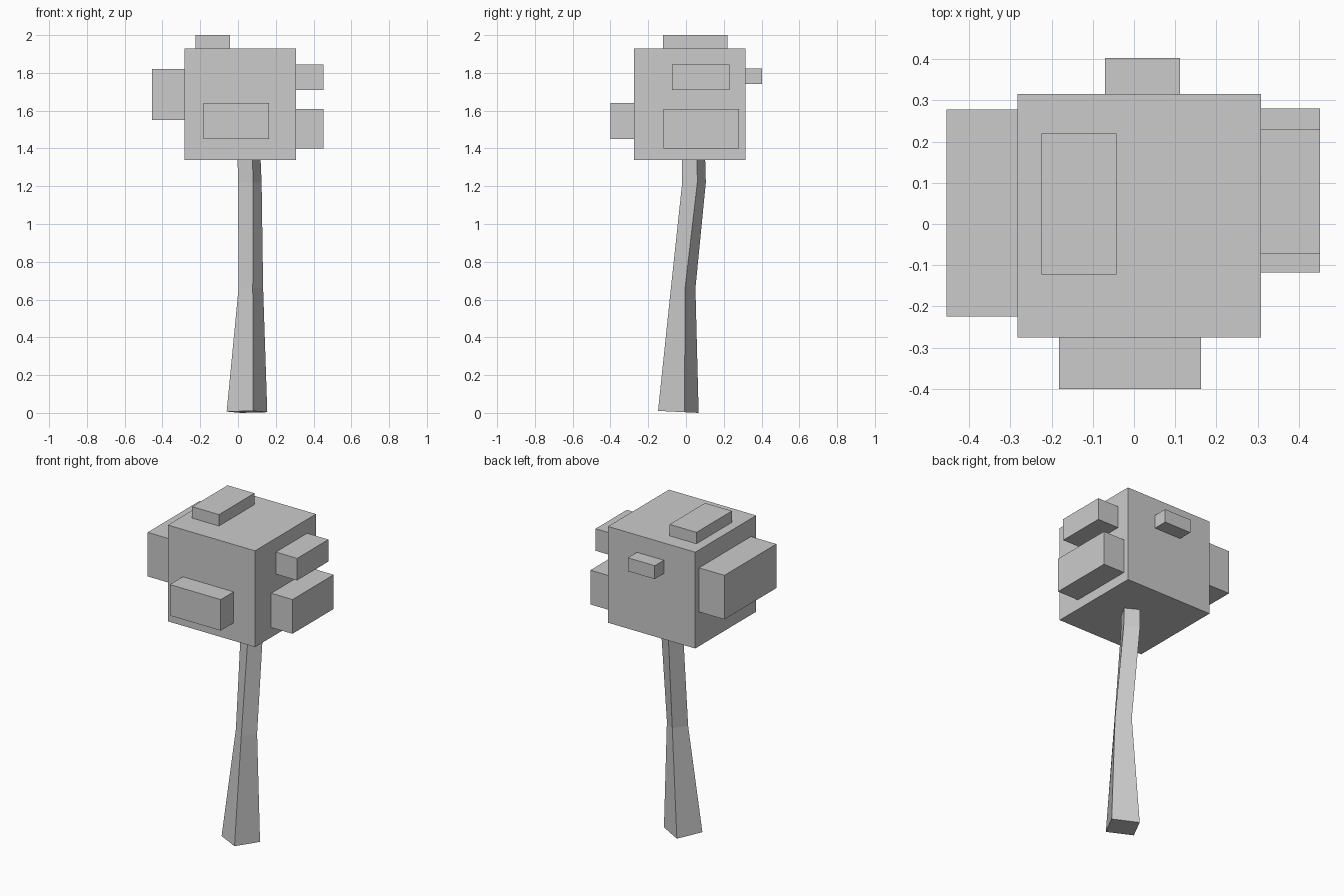
import bpy
import bmesh
from mathutils import Vector

cube = bpy.data.objects.get("Cube")
if cube:
    bpy.data.objects.remove(cube, do_unlink=True)

grey = bpy.data.materials.new("plain_grey")
grey.use_nodes = True
colour = (0.6, 0.6, 0.6, 1)
grey.diffuse_color = colour
grey.node_tree.nodes["Principled BSDF"].inputs["Base Color"].default_value = colour


def finish(name, bm):
    bmesh.ops.recalc_face_normals(bm, faces=bm.faces)
    mesh = bpy.data.meshes.new(name)
    bm.to_mesh(mesh)
    bm.free()
    mesh.materials.append(grey)
    obj = bpy.data.objects.new(name, mesh)
    bpy.context.collection.objects.link(obj)
    return obj


def box(name, low, high):
    low, high = Vector(low), Vector(high)
    bm = bmesh.new()
    bmesh.ops.create_cube(bm, size=1)
    bmesh.ops.scale(bm, vec=high - low, verts=bm.verts)
    bmesh.ops.translate(bm, vec=(low + high) / 2, verts=bm.verts)
    return finish(name, bm)


# Leafy crown: one large block with smaller blocks set into its sides
box("crown", (-0.283, -0.275, 1.34), (0.308, 0.315, 1.93))
box("top_clump", (-0.225, -0.123, 1.9), (-0.043, 0.22, 2.0))
box("right_clump", (-0.455, -0.225, 1.55), (-0.26, 0.278, 1.82))
box("front_clump", (-0.182, -0.4, 1.45), (0.163, -0.25, 1.64))
box("back_clump", (-0.07, 0.29, 1.742), (0.112, 0.403, 1.824))
box("left_upper_clump", (0.28, -0.073, 1.71), (0.452, 0.23, 1.845))
box("left_lower_clump", (0.28, -0.118, 1.4), (0.452, 0.28, 1.61))

# Trunk: turned square rings; each has its front corner, one side, and a height
rings = [
    ((0.08, -0.148), (0.075, 0.14), 0.0),
    ((0.078, -0.08), (0.055, 0.075), 0.66),
    ((0.08, -0.02), (0.045, 0.08), 1.22),
    ((0.075, -0.02), (0.042, 0.078), 1.4),
]
bm = bmesh.new()
loops = []
for (x, y), (dx, dy), z in rings:
    corners = [(x, y), (x + dx, y + dy), (x + dx - dy, y + dy + dx), (x - dy, y + dx)]
    loops.append([bm.verts.new((cx, cy, z)) for cx, cy in corners])
for lower, upper in zip(loops, loops[1:]):
    for i in range(4):
        j = (i + 1) % 4
        bm.faces.new((lower[i], lower[j], upper[j], upper[i]))
bm.faces.new(loops[0])
bm.faces.new(loops[-1])
# The base slopes up a little towards the front
for v in loops[0]:
    v.co.z = max(0, 0.065 - v.co.y) * 0.05
finish("trunk", bm)
